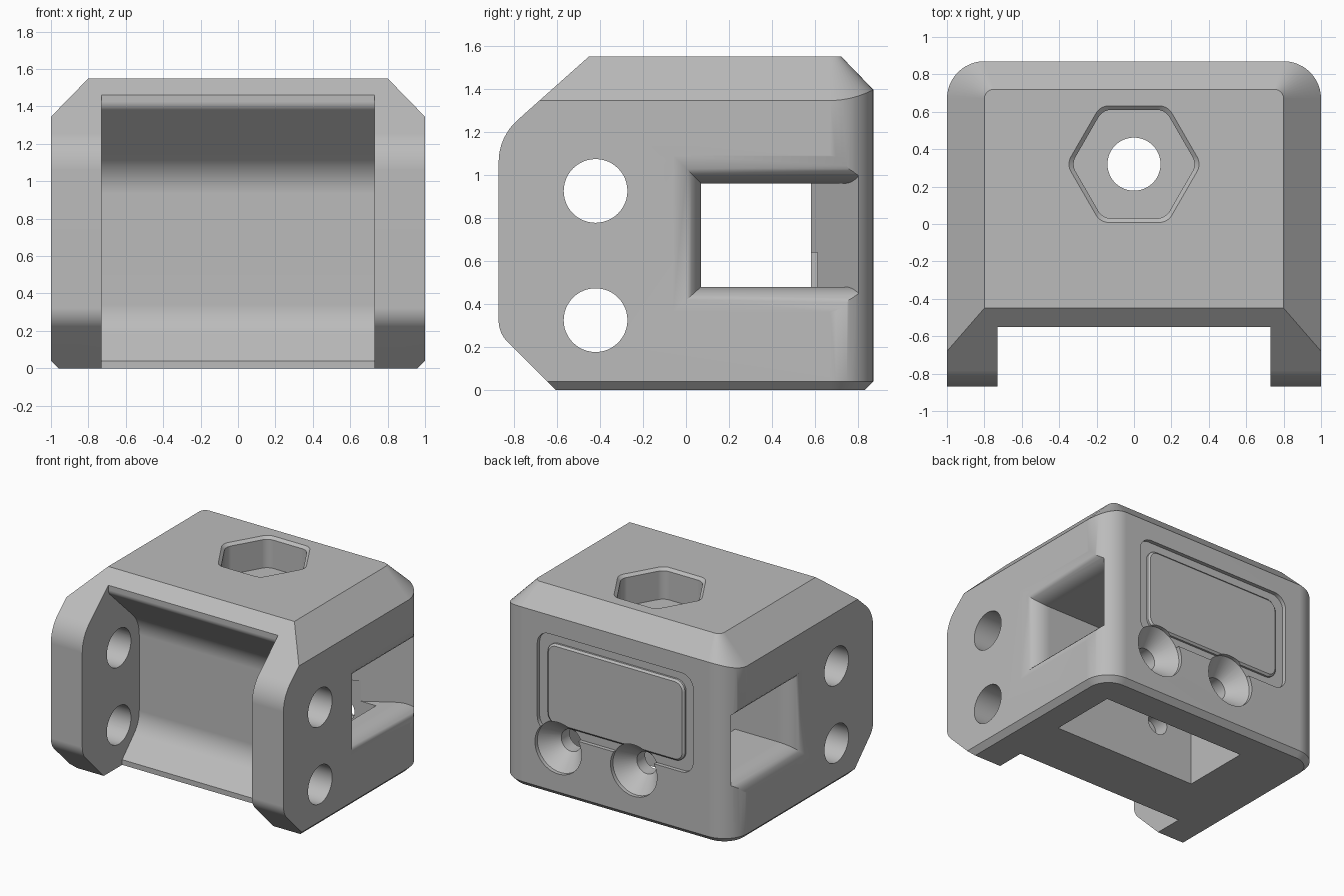
import bpy, bmesh, math
from mathutils import Vector

if "Cube" in bpy.data.objects:
    bpy.data.objects.remove(bpy.data.objects["Cube"])

grey = bpy.data.materials.new("plain_grey")
grey.use_nodes = True
COLOR = (0.5, 0.5, 0.5, 1)
grey.diffuse_color = COLOR
grey.node_tree.nodes["Principled BSDF"].inputs["Base Color"].default_value = COLOR


def fillet(corners, n=8):
    """Polygon of (u, v, radius) corners with rounded corners."""
    out = []
    for i, (u, v, r) in enumerate(corners):
        p = Vector((u, v))
        if r == 0:
            out.append(p)
            continue
        a = (Vector(corners[i - 1][:2]) - p).normalized()
        b = (Vector(corners[(i + 1) % len(corners)][:2]) - p).normalized()
        half = a.angle(b) / 2
        centre = p + (a + b).normalized() * r / math.sin(half)
        start = p + a * r / math.tan(half) - centre
        end = p + b * r / math.tan(half) - centre
        sweep = start.angle(end)
        for k in range(n + 1):
            t = k / n
            out.append(centre + (start * math.sin((1 - t) * sweep)
                                 + end * math.sin(t * sweep)) / math.sin(sweep))
    return out


def rect(u0, u1, v0, v1, r=0.0):
    return fillet([(u0, v0, r), (u1, v0, r), (u1, v1, r), (u0, v1, r)])


def circle(u, v, r, n=48):
    return [(u + r * math.cos(k * math.tau / n), v + r * math.sin(k * math.tau / n))
            for k in range(n)]


def place(axis, outline, t):
    order = {"X": lambda u, v: (t, u, v), "Y": lambda u, v: (u, t, v), "Z": lambda u, v: (u, v, t)}
    return [order[axis](*p) for p in outline]


def loft(name, rings):
    """Closed solid through rings of equal point count."""
    bm = bmesh.new()
    loops = [[bm.verts.new(p) for p in ring] for ring in rings]
    for lo, hi in zip(loops, loops[1:]):
        for i in range(len(lo)):
            j = (i + 1) % len(lo)
            bm.faces.new((lo[i], lo[j], hi[j], hi[i]))
    bm.faces.new(loops[0][::-1])
    bm.faces.new(loops[-1])
    bmesh.ops.recalc_face_normals(bm, faces=bm.faces)
    mesh = bpy.data.meshes.new(name)
    bm.to_mesh(mesh)
    bm.free()
    mesh.materials.append(grey)
    obj = bpy.data.objects.new(name, mesh)
    bpy.context.collection.objects.link(obj)
    return obj


def prism(name, axis, outline, lo, hi):
    return loft(name, [place(axis, outline, lo), place(axis, outline, hi)])


def combine(target, tool, operation="DIFFERENCE"):
    mod = target.modifiers.new("shape", "BOOLEAN")
    mod.operation, mod.object, mod.solver = operation, tool, "EXACT"
    bpy.context.view_layer.objects.active = target
    bpy.ops.object.modifier_apply(modifier=mod.name)
    bpy.data.objects.remove(tool)


# Block with rounded back corners and chamfered top and bottom
def plan(w, back, r):
    return fillet([(-w, -1, 0), (w, -1, 0), (w, back, r), (-w, back, r)], 12)


shoulder = [(x, y, 1.345 + 0.05 * max(0, (y - 0.67) / 0.2) ** 2)
            for x, y in plan(1, 0.87, 0.2)]
body = loft("mount_body", [
    place("Z", plan(0.96, 0.83, 0.16), 0),
    place("Z", plan(1, 0.87, 0.2), 0.04),
    shoulder,
    place("Z", plan(0.8, 0.72, 0.05), 1.55)])

# Side silhouette of the front
silhouette = fillet([(-0.605, -0.1, 0), (-0.605, 0, 0), (-0.87, 0.265, 0.14),
                     (-0.87, 1.176, 0.26), (-0.45, 1.55, 0), (-0.45, 1.7, 0),
                     (1, 1.7, 0), (1, -0.1, 0)])
combine(body, prism("silhouette", "X", silhouette, -1.2, 1.2), "INTERSECT")

# Front channel between the two arms
channel = fillet([(-1.2, -0.2, 0), (-0.38, -0.2, 0), (-0.38, 0.04, 0),
                  (-0.17, 0.25, 0.22), (-0.17, 1.04, 0.25), (-0.55, 1.4, 0.06),
                  (-0.55, 1.8, 0), (-1.2, 1.8, 0)])
combine(body, prism("channel", "X", channel, -0.73, 0.73))

# Cross holes through the arms
for z in (0.325, 0.925):
    combine(body, prism("cross_hole", "X", circle(-0.42, z, 0.148), -1.2, 1.2))

# Side tunnel with flared mouths
combine(body, prism("tunnel", "X", rect(0.07, 0.58, 0.48, 0.96), -0.7, 0.7))
for side in (-1, 1):
    rings = []
    for k in range(10):
        x = 0.58 if k == 0 else 0.84 + 0.02 * (k - 1)
        grow = 0.13 * (1 - math.sqrt(max(0, 1 - ((k - 1) / 8) ** 2))) if k else 0
        rings.append(place("X", rect(0.07 - grow, 0.58 + 0.6 * (x - 0.58),
                                     0.48 - grow * 0.9, 0.96 + grow), side * x))
    rings.append([(side * 1.05, y, z) for _, y, z in rings[-1]])
    combine(body, loft("flare", rings))

# Pocket open to the underside
combine(body, prism("pocket", "Z", rect(-0.47, 0.76, 0.07, 0.61), -0.1, 0.64))

# Hexagonal nut pocket and bolt hole on top
def hexagon(r):
    return fillet([(r * math.cos(k * math.pi / 3), 0.32 + r * math.sin(k * math.pi / 3), 0.08)
                   for k in range(6)])


combine(body, loft("nut_pocket", [
    place("Z", hexagon(0.335), 1.31), place("Z", hexagon(0.335), 1.53),
    place("Z", hexagon(0.36), 1.55), place("Z", hexagon(0.36), 1.65)]))
combine(body, prism("bolt_hole", "Z", circle(0, 0.32, 0.142), 0.8, 1.4))

# Back panel: a recess with a raised plate inside
combine(body, prism("recess", "Y", rect(-0.67, 0.67, 0.48, 1.25, 0.1), 0.84, 1))
combine(body, loft("plate", [
    place("Y", rect(-0.59, 0.59, 0.55, 1.18, 0.08), 0.8),
    place("Y", rect(-0.59, 0.59, 0.55, 1.18, 0.08), 0.855),
    place("Y", rect(-0.575, 0.575, 0.565, 1.165, 0.065), 0.868)]), "UNION")

# Countersunk screw holes
for x in (-0.16, 0.49):
    combine(body, prism("screw_hole", "Y", circle(x, 0.38, 0.085), -0.05, 0.8))
    combine(body, loft("countersink", [
        place("Y", circle(x, 0.38, 0.085), 0.71), place("Y", circle(x, 0.38, 0.2), 0.84),
        place("Y", circle(x, 0.38, 0.2), 1)]))

# Smooth curves, crisp edges
bpy.ops.object.select_all(action="DESELECT")
body.select_set(True)
bpy.context.view_layer.objects.active = body
bpy.ops.object.shade_smooth_by_angle(angle=math.radians(30))
normals = body.modifiers.new("weighted_normals", "WEIGHTED_NORMAL")
normals.keep_sharp = True
